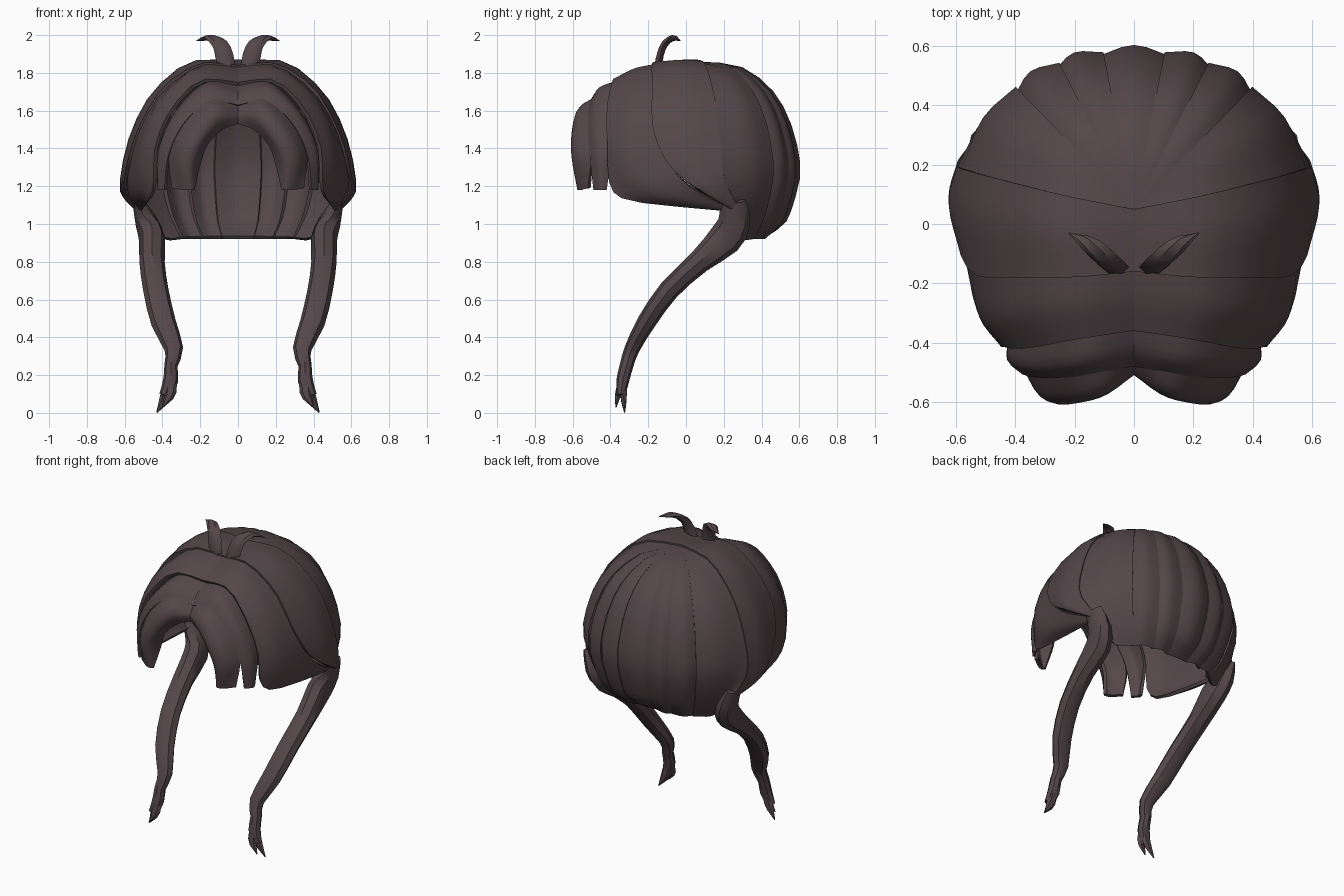
import bpy, bmesh, math
from mathutils import Vector as V

if "Cube" in bpy.data.objects:
    bpy.data.objects.remove(bpy.data.objects["Cube"])

hair = bpy.data.materials.new("dark_brown_hair")
hair.diffuse_color = (0.088, 0.062, 0.068, 1)
hair.use_nodes = True
hair.node_tree.nodes["Principled BSDF"].inputs["Base Color"].default_value = hair.diffuse_color
HEAD = V((0, 0, 1.3))


def spline(pts, t):
    """Catmull-Rom through a list of vectors, t in 0..1"""
    n = len(pts) - 1
    i = min(int(t * n), n - 1)
    f = t * n - i
    b, c = pts[i], pts[i + 1]
    a = pts[i - 1] if i else b * 2 - c
    d = pts[i + 2] if i + 2 <= n else c * 2 - b
    return 0.5 * (b * 2 + (c - a) * f + (a * 2 - b * 5 + c * 4 - d) * f * f
                  + (b * 3 - a - c * 3 + d) * f ** 3)


def finish(name, bm, mirror, thick=0):
    me = bpy.data.meshes.new(name)
    bm.to_mesh(me)
    bm.free()
    me.materials.append(hair)
    ob = bpy.data.objects.new(name, me)
    bpy.context.collection.objects.link(ob)
    if thick:
        s = ob.modifiers.new("thickness", 'SOLIDIFY')
        s.thickness, s.offset = thick, -1
    if mirror:
        m = ob.modifiers.new("mirror", 'MIRROR')
        m.use_mirror_merge = False
    bpy.ops.object.select_all(action='DESELECT')
    ob.select_set(True)
    bpy.context.view_layer.objects.active = ob
    bpy.ops.object.convert(target='MESH')
    bpy.ops.object.shade_smooth_by_angle(angle=math.radians(40))
    return ob


def lock(name, curves, nu=6, nv=14, mirror=True, thick=0.02):
    """Sheet of hair lofted across root-to-tip curves"""
    curves = [[V(p) for p in c] for c in curves]
    bm = bmesh.new()
    rows = []
    for j in range(nv + 1):
        across = [spline(c, j / nv) for c in curves]
        rows.append([bm.verts.new(spline(across, i / nu)) for i in range(nu + 1)])
    for r, s in zip(rows, rows[1:]):
        for i in range(nu):
            bm.faces.new((r[i], r[i + 1], s[i + 1], s[i]))
    bm.normal_update()
    if sum(f.normal.dot(f.calc_center_median() - HEAD) * f.calc_area() for f in bm.faces) < 0:
        bmesh.ops.reverse_faces(bm, faces=bm.faces[:])
    finish(name, bm, mirror, thick)


def strand(name, pts, steps=14, sides=8):
    """Tapered tube; each point is x, y, z, half width, half depth"""
    pos = [V(p[:3]) for p in pts]
    rad = [V((p[3], p[4], 0)) for p in pts]
    bm = bmesh.new()
    rings = []
    for j in range(steps + 1):
        t = j / steps
        p, r = spline(pos, t), spline(rad, t)
        tan = (spline(pos, min(1, t + .02)) - spline(pos, max(0, t - .02))).normalized()
        d = tan.cross(V((1, 0, 0))).normalized()
        a = d.cross(tan)
        rings.append([bm.verts.new(p + a * max(r.x, .002) * math.cos(k * math.tau / sides)
                                   + d * max(r.y, .002) * math.sin(k * math.tau / sides))
                      for k in range(sides)])
    for r, s in zip(rings, rings[1:]):
        for k in range(sides):
            m = (k + 1) % sides
            bm.faces.new((r[k], r[m], s[m], s[k]))
    bm.faces.new(rings[0])
    bm.faces.new(rings[-1])
    bmesh.ops.recalc_face_normals(bm, faces=bm.faces[:])
    finish(name, bm, True)


# Back of the head: locks fanning out from the crown
PROFILE = [(0, 1.86), (.4, 1.84), (.68, 1.74), (.86, 1.6), (.97, 1.42),
           (1, 1.26), (.93, 1.1), (.85, 1.0)]


def ray(az, r):
    a = math.radians(az)
    prof = PROFILE + [(.64 + .15 * abs(math.cos(a)), .92)]
    return [(r * f * math.cos(a), .05 + r * f * math.sin(a), z) for f, z in prof]


side_back = [(0, .05, 1.86), (.25, .1, 1.84), (.45, .15, 1.67), (.555, .18, 1.45),
             (.595, .2, 1.25), (.555, .26, 1.12), (.5, .31, 1.02)]
lock("back_side_lock", [side_back, ray(31, .597), ray(46, .575)])
lock("back_outer_lock", [ray(43, .555), ray(53, .583), ray(63, .555)])
lock("back_inner_lock", [ray(60, .54), ray(69, .567), ray(79, .54)])
lock("back_centre_lock", [ray(76, .53), ray(90, .555), ray(104, .53)], mirror=False)

# Wide side lock, gathered toward the tie behind the ear
lock("side_lock", [
    [(0, -.16, 1.84), (.2, -.18, 1.85), (.4, -.18, 1.72), (.53, -.175, 1.5),
     (.59, -.09, 1.31), (.6, .06, 1.18), (.53, .24, 1.08)],
    [(0, -.03, 1.86), (.25, -.03, 1.86), (.46, 0, 1.69), (.58, .03, 1.45),
     (.627, .07, 1.21), (.6, .16, 1.13), (.53, .27, 1.06)],
    [(0, .05, 1.87), (.25, .1, 1.85), (.45, .15, 1.68), (.56, .18, 1.45),
     (.6, .2, 1.25), (.56, .26, 1.12), (.51, .31, 1.04)]], nu=8)

# Temple lock, sweeping down the cheek and back to the tie
lock("temple_lock", [
    [(0, -.16, 1.83), (.2, -.17, 1.84), (.4, -.17, 1.7), (.52, -.17, 1.5),
     (.575, -.08, 1.3), (.585, .06, 1.17), (.52, .25, 1.08)],
    [(0, -.26, 1.8), (.22, -.28, 1.815), (.41, -.3, 1.65), (.505, -.32, 1.43),
     (.535, -.27, 1.23), (.55, -.08, 1.13), (.52, .23, 1.07)],
    [(0, -.36, 1.75), (.2, -.39, 1.76), (.36, -.42, 1.6), (.44, -.415, 1.4),
     (.45, -.4, 1.2), (.48, -.28, 1.12), (.51, .19, 1.07)]], nu=8)

# Curtain fringe: two broad layers parted in the middle, each tucked under the last
lock("outer_fringe", [
    [(0, -.33, 1.74), (.17, -.37, 1.75), (.33, -.39, 1.6), (.42, -.39, 1.4), (.42, -.42, 1.18)],
    [(0, -.43, 1.69), (.17, -.46, 1.72), (.33, -.48, 1.57), (.42, -.465, 1.38), (.425, -.45, 1.18)],
    [(0, -.48, 1.63), (.15, -.51, 1.65), (.29, -.52, 1.53), (.37, -.51, 1.36), (.39, -.49, 1.18)]])
lock("front_fringe", [
    [(0, -.46, 1.64), (.15, -.5, 1.66), (.29, -.51, 1.53), (.365, -.5, 1.37), (.35, -.52, 1.19)],
    [(0, -.49, 1.6), (.13, -.565, 1.62), (.26, -.59, 1.48), (.32, -.58, 1.34), (.29, -.56, 1.18)],
    [(0, -.51, 1.57), (.1, -.58, 1.56), (.2, -.605, 1.44), (.25, -.6, 1.32), (.25, -.575, 1.18)],
    [(0, -.5, 1.53), (.08, -.53, 1.5), (.16, -.54, 1.42), (.2, -.53, 1.31), (.23, -.56, 1.18)]], nu=9)

# Long side tails with forked, wavy ends
strand("side_tail", [
    (.53, .25, 1.12, .03, .07), (.485, .255, 1.01, .06, .085), (.455, .205, .92, .07, .09),
    (.455, .07, .8, .067, .062), (.435, -.09, .65, .067, .055), (.395, -.21, .48, .066, .05),
    (.34, -.285, .34, .05, .04), (.355, -.315, .25, .035, .036), (.357, -.335, .17, .04, .034),
    (.385, -.345, .09, .033, .022)], steps=18)
strand("tail_front_tip", [(.355, -.34, .17, .03, .02), (.36, -.36, .1, .03, .018),
                          (.40, -.37, .03, .003, .003)], steps=5, sides=6)
strand("tail_back_tip", [(.36, -.33, .16, .03, .02), (.385, -.33, .08, .03, .018),
                         (.43, -.325, .002, .003, .003)], steps=5, sides=6)

# Two curved cowlicks on top
strand("cowlick", [(.055, -.15, 1.8, .04, .025), (.07, -.14, 1.88, .048, .022),
                   (.095, -.115, 1.95, .042, .02), (.15, -.07, 1.985, .03, .016),
                   (.22, -.03, 1.97, .002, .002)], steps=10, sides=6)
